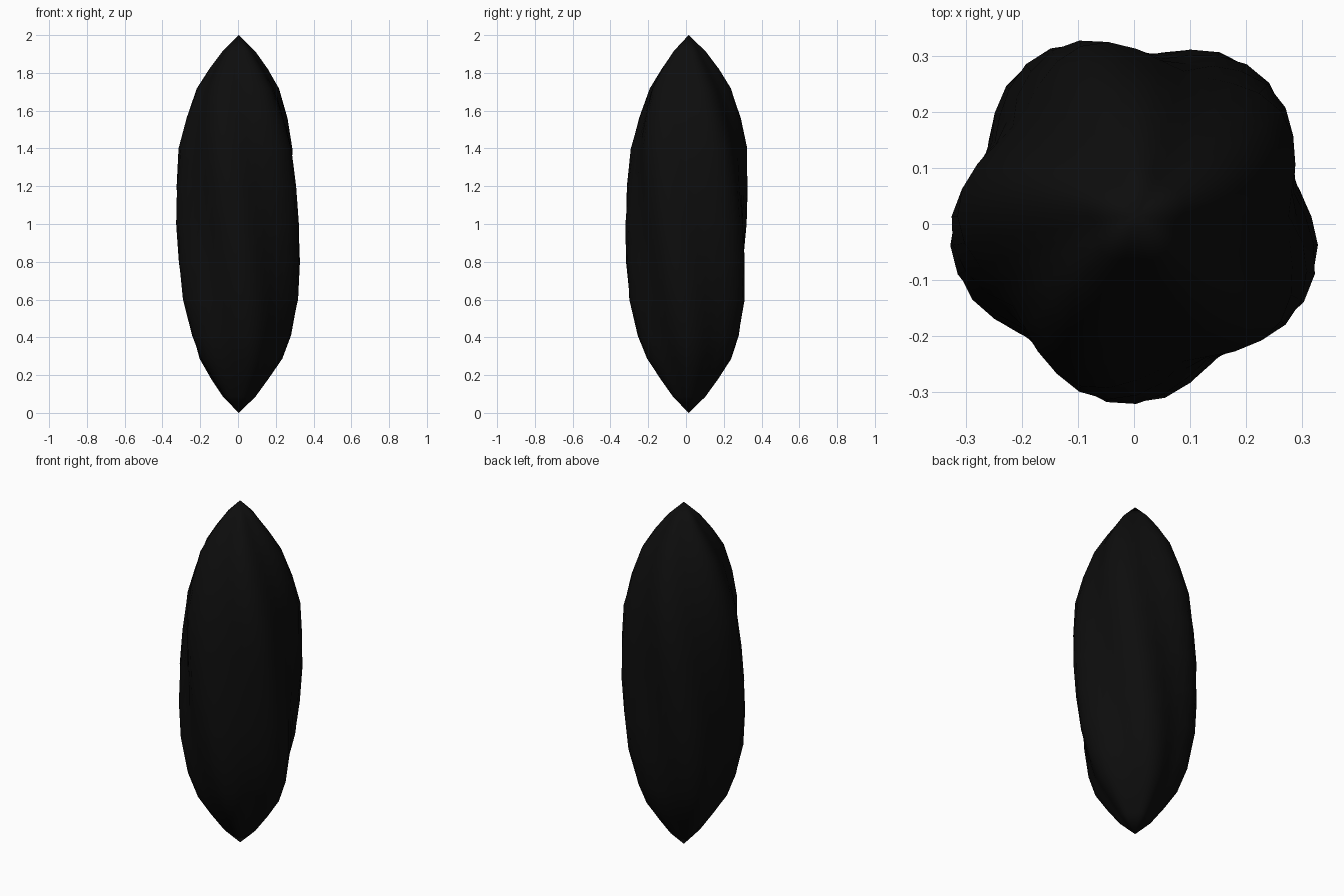
import bpy, bmesh, math

cube = bpy.data.objects.get("Cube")
if cube:
    bpy.data.objects.remove(cube, do_unlink=True)

# Near-black skin
black = bpy.data.materials.new("near_black")
black.use_nodes = True
colour = (0.004, 0.004, 0.004, 1.0)
black.diffuse_color = colour
black.node_tree.nodes["Principled BSDF"].inputs["Base Color"].default_value = colour

# Height and ridge radius of each ring between the two points
PROFILE = [(0.085, 0.089), (0.18, 0.159), (0.287, 0.231), (0.41, 0.277),
           (0.60, 0.318), (0.80, 0.332), (1.00, 0.337), (1.20, 0.332),
           (1.40, 0.319), (1.56, 0.280), (1.717, 0.226), (1.82, 0.161),
           (1.915, 0.089)]
SIDES = 40
LOBES = 5
RIPPLE = 0.08                 # depth of the lobes
TWIST = math.radians(-36)     # turn of the lobes per unit of height
PHASE = math.radians(-23)     # direction of a lobe at mid height
AXIS = (0.004, 0.014)         # keeps the lobed outline centred

bm = bmesh.new()


def ring(z, ridge):
    """Five-lobed cross-section, turned according to its height."""
    mean = ridge / (1 + RIPPLE)
    turn = PHASE + TWIST * (z - 1)
    verts = []
    for i in range(SIDES):
        a = 2 * math.pi * i / SIDES
        r = mean * (1 + RIPPLE * math.cos(LOBES * (a - turn)))
        verts.append(bm.verts.new((AXIS[0] + r * math.cos(a),
                                   AXIS[1] + r * math.sin(a), z)))
    return verts


# Twisted body
rings = [ring(z, r) for z, r in PROFILE]
for low, high in zip(rings, rings[1:]):
    for i in range(SIDES):
        j = (i + 1) % SIDES
        bm.faces.new((low[i], low[j], high[j], high[i]))

# Pointed ends
bottom = bm.verts.new((*AXIS, 0))
top = bm.verts.new((*AXIS, 2))
for i in range(SIDES):
    j = (i + 1) % SIDES
    bm.faces.new((bottom, rings[0][j], rings[0][i]))
    bm.faces.new((top, rings[-1][i], rings[-1][j]))

mesh = bpy.data.meshes.new("lobed_pod")
bm.normal_update()
bm.to_mesh(mesh)
bm.free()
mesh.materials.append(black)
for face in mesh.polygons:
    face.use_smooth = True

pod = bpy.data.objects.new("lobed_pod", mesh)
bpy.context.collection.objects.link(pod)
